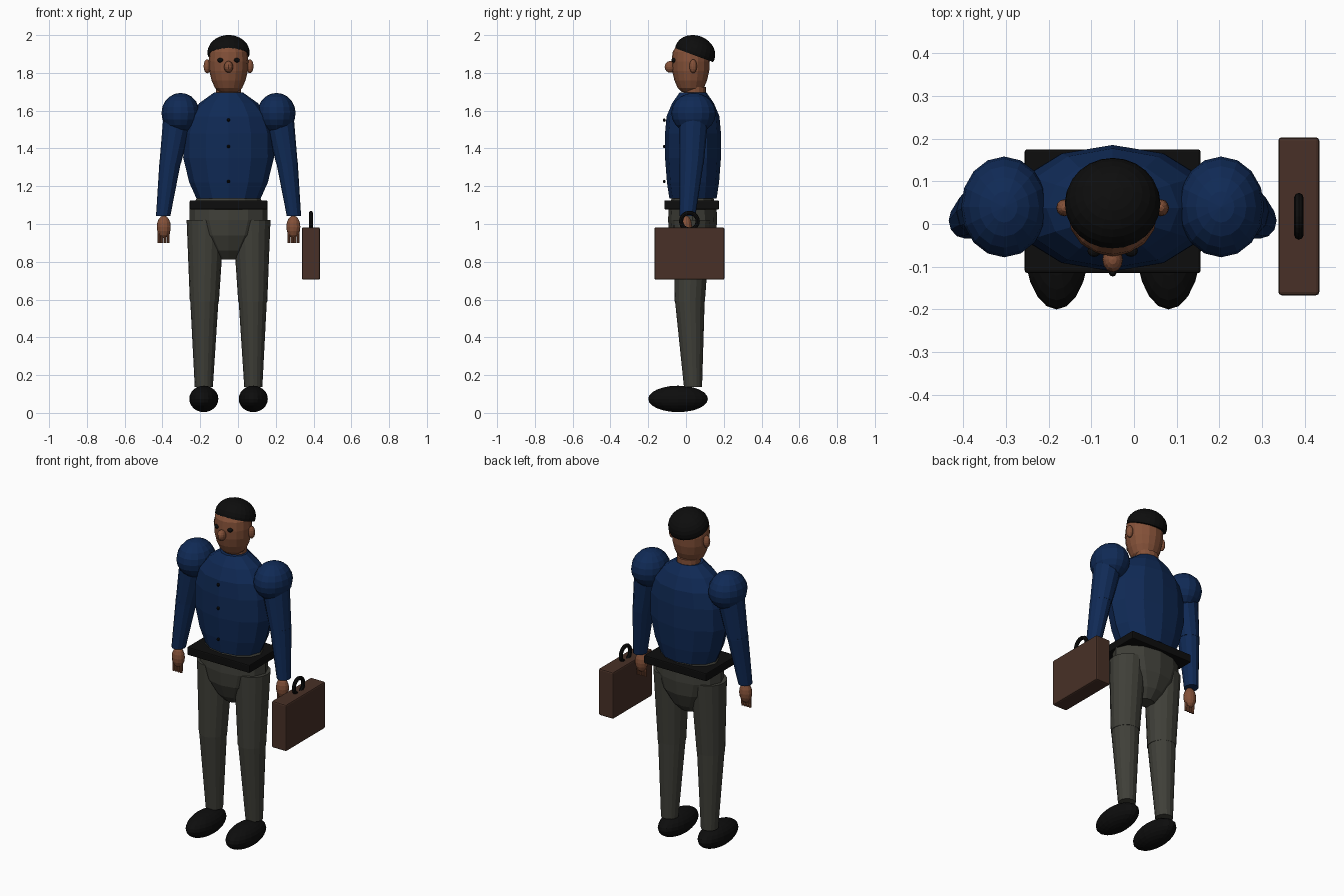
import bpy, bmesh, math
from mathutils import Matrix, Vector

if "Cube" in bpy.data.objects:
    bpy.data.objects.remove(bpy.data.objects["Cube"])

CX = -0.05   # body centre line; the briefcase sits on one side


def mat(name, r, g, b):
    m = bpy.data.materials.new(name)
    m.diffuse_color = (r, g, b, 1)
    m.use_nodes = True
    m.node_tree.nodes["Principled BSDF"].inputs["Base Color"].default_value = m.diffuse_color
    return m


SKIN = mat("skin", 0.23, 0.082, 0.04)
BLUE = mat("shirt blue", 0.005, 0.023, 0.092)
GREY = mat("trouser grey", 0.05, 0.05, 0.04)
BLACK = mat("black", 0.004, 0.004, 0.004)
BROWN = mat("case brown", 0.065, 0.03, 0.02)


def finish(bm, name, material):
    bmesh.ops.recalc_face_normals(bm, faces=bm.faces[:])
    me = bpy.data.meshes.new(name)
    bm.to_mesh(me)
    bm.free()
    me.materials.append(material)
    ob = bpy.data.objects.new(name, me)
    bpy.context.collection.objects.link(ob)
    return ob


def loft(name, material, rings, sides=12):
    """Closed skin through elliptical rings (x, y, z, rx, ry)."""
    bm = bmesh.new()
    loops = []
    for x, y, z, rx, ry in rings:
        angles = [math.tau * i / sides for i in range(sides)]
        loops.append([bm.verts.new((x + rx * math.sin(a), y + ry * math.cos(a), z)) for a in angles])
    for a, b in zip(loops, loops[1:]):
        for i in range(sides):
            j = (i + 1) % sides
            bm.faces.new((a[i], a[j], b[j], b[i]))
    bm.faces.new(loops[0])
    bm.faces.new(loops[-1])
    return finish(bm, name, material)


def ball(name, material, c, r, seg=16, rings=10, tilt=0, cut=None):
    """Ellipsoid, optionally cut flat below a local height, then tilted about x."""
    bm = bmesh.new()
    bmesh.ops.create_uvsphere(bm, u_segments=seg, v_segments=rings, radius=1)
    bmesh.ops.scale(bm, vec=r, verts=bm.verts[:])
    if cut is not None:
        geom = bm.verts[:] + bm.edges[:] + bm.faces[:]
        res = bmesh.ops.bisect_plane(bm, geom=geom, plane_co=(0, 0, cut), plane_no=(0, 0, 1), clear_inner=True)
        edges = [e for e in res["geom_cut"] if isinstance(e, bmesh.types.BMEdge)]
        bmesh.ops.contextual_create(bm, geom=edges)
    bm.transform(Matrix.Translation(c) @ Matrix.Rotation(tilt, 4, 'X'))
    return finish(bm, name, material)


def box(name, material, lo, hi, bevel):
    lo, hi = Vector(lo), Vector(hi)
    bm = bmesh.new()
    bmesh.ops.create_cube(bm, size=1)
    bmesh.ops.scale(bm, vec=hi - lo, verts=bm.verts[:])
    bmesh.ops.translate(bm, vec=(lo + hi) / 2, verts=bm.verts[:])
    bmesh.ops.bevel(bm, geom=bm.edges[:], offset=bevel, segments=2, profile=0.5, affect='EDGES')
    return finish(bm, name, material)


# Head, neck and hair
loft("head", SKIN, [(CX, 0.025, z, r, r * 0.96) for z, r in
     ((1.70, 0.05), (1.72, 0.072), (1.76, 0.09), (1.81, 0.102), (1.86, 0.105),
      (1.91, 0.10), (1.95, 0.075), (1.97, 0.04))], 16)
loft("neck", SKIN, [(CX, 0.047, 1.63, 0.066, 0.06), (CX, 0.047, 1.725, 0.066, 0.06)], 16)
ball("hair", BLACK, (CX, 0.048, 1.908), (0.112, 0.109, 0.09), 24, 14, math.radians(-20), -0.015)
ball("nose", SKIN, (CX, -0.083, 1.832), (0.024, 0.03, 0.031), 12, 8)

# Torso, belt and hips
loft("shirt_torso", BLUE, [(CX, 0.037, z, rx, ry) for z, rx, ry in
     ((1.135, 0.17, 0.125), (1.22, 0.208, 0.138), (1.35, 0.24, 0.148), (1.48, 0.237, 0.148),
      (1.57, 0.21, 0.14), (1.64, 0.155, 0.11), (1.695, 0.078, 0.072))])
for z in (1.55, 1.41, 1.225):
    ball("shirt_button", BLACK, (CX, -0.115, z), (0.009, 0.008, 0.009), 8, 6)
box("belt", BLACK, (CX - 0.206, -0.115, 1.077), (CX + 0.206, 0.175, 1.125), 0.006)
loft("trouser_hips", GREY, [(CX, 0.035, z, rx, ry) for z, rx, ry in
     ((0.812, 0.052, 0.045), (0.86, 0.10, 0.09), (0.94, 0.17, 0.123),
      (1.02, 0.206, 0.13), (1.08, 0.206, 0.127), (1.14, 0.165, 0.11))])

# Paired parts
for s in (-1, 1):
    def at(x):
        return CX + s * x

    ball("eye", BLACK, (at(0.043), -0.063, 1.867), (0.016, 0.014, 0.012), 12, 8)
    ball("ear", SKIN, (at(0.113), 0.038, 1.835), (0.019, 0.02, 0.037), 12, 8)

    # Puffed shoulder and sleeve
    ball("shoulder", BLUE, (at(0.254), 0.04, 1.587), (0.101, 0.118, 0.107), 16, 10)
    loft("upper_sleeve", BLUE, [(at(0.268), 0.04, 1.56, 0.078, 0.078),
                                (at(0.309), 0.03, 1.32, 0.057, 0.064)])
    loft("lower_sleeve", BLUE, [(at(0.309), 0.03, 1.33, 0.057, 0.064),
                                (at(0.346), 0.008, 1.043, 0.038, 0.042)])

    # Hand with four fingers
    ball("hand", SKIN, (at(0.343), 0.0, 0.985), (0.037, 0.032, 0.06), 12, 8)
    for i in range(4):
        x = at(0.319 + i * 0.0165)
        loft("finger", SKIN, [(x, -0.006, 0.9, 0.007, 0.008), (x, -0.004, 0.97, 0.008, 0.01)], 8)

    # Trouser leg and shoe
    loft("thigh", GREY, [(at(0.128), 0.02, 0.59, 0.077, 0.08),
                         (at(0.122), 0.032, 1.02, 0.1, 0.1)], 16)
    loft("shin", GREY, [(at(0.131), 0.037, 0.138, 0.048, 0.048),
                        (at(0.128), 0.02, 0.6, 0.075, 0.079)], 16)
    ball("shoe", BLACK, (at(0.131), -0.042, 0.074), (0.077, 0.158, 0.07), 20, 12)

# Briefcase with ring handle
box("briefcase", BROWN, (0.338, -0.167, 0.705), (0.434, 0.203, 0.982), 0.008)
bpy.ops.mesh.primitive_torus_add(major_radius=0.044, minor_radius=0.011, major_segments=24, minor_segments=8,
                                 location=(0.386, 0.018, 1.015), rotation=(0, math.pi / 2, 0))
handle = bpy.context.object
handle.name = "briefcase_handle"
handle.data.materials.append(BLACK)
